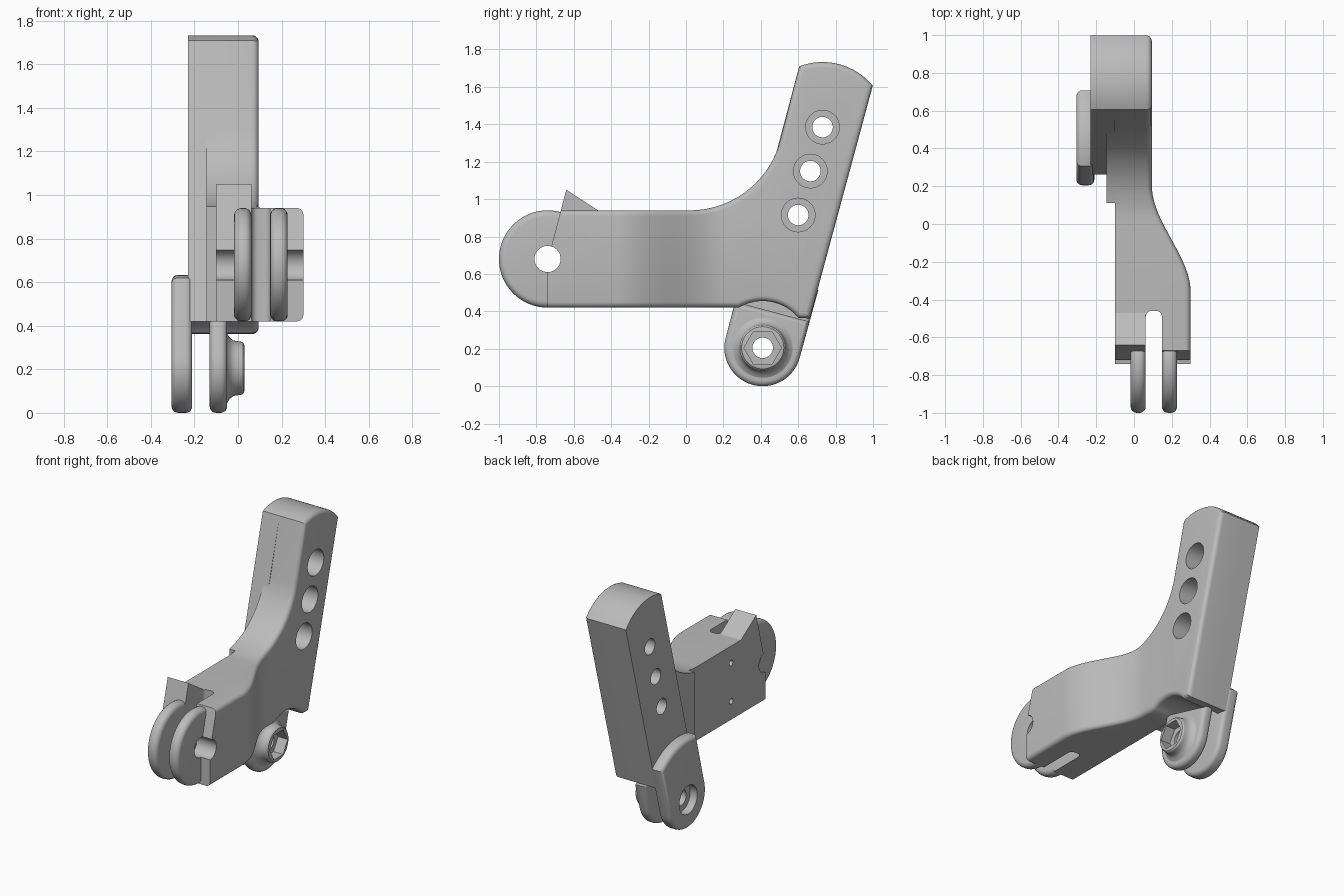
import bpy, bmesh, math
from mathutils import Matrix, Vector

if "Cube" in bpy.data.objects:
    bpy.data.objects.remove(bpy.data.objects["Cube"])

grey = bpy.data.materials.new("matte_grey")
grey.use_nodes = True
colour = (0.5, 0.5, 0.5, 1)
grey.diffuse_color = colour
grey.node_tree.nodes["Principled BSDF"].inputs["Base Color"].default_value = colour

PIVOT = (0.41, 0.205)      # rear lower joint (y, z)
HINGE = (-0.74, 0.68)      # front joint (y, z)
HOLES = [(0.73, 1.385), (0.665, 1.15), (0.60, 0.915)]


def arc(centre, r, a0, a1, n=16):
    angles = [math.radians(a0 + (a1 - a0) * i / n) for i in range(n + 1)]
    return [(centre[0] + r * math.cos(a), centre[1] + r * math.sin(a)) for a in angles]


def circle(centre, r, n=64):
    return arc(centre, r, 0, 360, n)[:-1]


def finish(bm, name):
    bmesh.ops.recalc_face_normals(bm, faces=bm.faces)
    mesh = bpy.data.meshes.new(name)
    bm.to_mesh(mesh)
    bm.free()
    mesh.materials.append(grey)
    ob = bpy.data.objects.new(name, mesh)
    bpy.context.scene.collection.objects.link(ob)
    return ob


def prism_mesh(points, x0, x1, bevel=0, sides=(), skip_y=-9):
    """Side profile (y, z) extruded along x, rounding the rims listed in sides."""
    bm = bmesh.new()
    face = bm.faces.new([bm.verts.new((x0, y, z)) for y, z in points])
    new = bmesh.ops.extrude_face_region(bm, geom=[face])["geom"]
    for v in new:
        if isinstance(v, bmesh.types.BMVert):
            v.co.x = x1
    bmesh.ops.recalc_face_normals(bm, faces=bm.faces)
    if bevel:
        rims = [e for e in bm.edges
                if any(all(abs(v.co.x - s) < 1e-5 for v in e.verts) for s in sides)
                and any(v.co.y > skip_y for v in e.verts)]
        bmesh.ops.bevel(bm, geom=rims, offset=bevel, segments=5, profile=0.5,
                        affect='EDGES', clamp_overlap=False)
    return bm


def prism(name, points, x0, x1, bevel=0, sides=(), skip_y=-9):
    return finish(prism_mesh(points, x0, x1, bevel, sides, skip_y), name)


def cut(ob, cutters):
    for c in cutters:
        m = ob.modifiers.new("cut", 'BOOLEAN')
        m.operation, m.solver, m.object = 'DIFFERENCE', 'EXACT', c
    bpy.context.view_layer.update()
    graph = bpy.context.evaluated_depsgraph_get()
    mesh = bpy.data.meshes.new_from_object(ob.evaluated_get(graph))
    ob.modifiers.clear()
    ob.data = mesh


# Shared outline pieces
top_arc = arc(HOLES[0], 0.348, 111, 39.5)
rear_foot = (0.662, 0.362)
clearance = arc(PIVOT, 0.25, 40, 120)
fillet_centre = (0.02, 1.44)

# Main body: arm and upright in one outline, then the arm is swept sideways
outline = ([(-0.74, 0.42), (-0.74, 0.67), (-0.669, 0.94)]
           + arc(fillet_centre, 0.5, -90, -15, 24) + top_arc
           + [rear_foot] + clearance)
bm = prism_mesh(outline, -0.10, 0.095, 0.03, (0.095,), -0.66)
START, END = 0.2, -0.36
for i in range(25):
    y = START + (END - START) * i / 24
    bmesh.ops.bisect_plane(bm, geom=bm.verts[:] + bm.edges[:] + bm.faces[:],
                           plane_co=(0, y, 0), plane_no=(0, 1, 0))
for v in bm.verts:
    if v.co.x > 0:
        t = min(1, max(0, (v.co.y - START) / (END - START)))
        v.co.x += 0.205 * t * t * (3 - 2 * t)
main_body = finish(bm, "main_body")

# Thick side of the upright, the web step beside it, and the pointed stop
upright_side = prism("upright_side", [(0.262, 0.42)] + top_arc + [rear_foot] + clearance,
                     -0.23, -0.10)
web_step = prism("web_step", [(0.11, 0.42), (0.11, 0.948)]
                 + arc(fillet_centre, 0.5, -79, -15) + [(0.27, 0.42)], -0.145, -0.10)
stop_tip = prism("stop_tip", [(-0.64, 1.05), (-0.47, 0.94), (-0.669, 0.94)], -0.10, 0.062)

# Front hinge prongs
front_prongs = [prism(f"front_prong_{side}", circle(HINGE, 0.26), a, b, 0.033, (a, b))
                for side, a, b in (("right", -0.018, 0.062), ("left", 0.148, 0.228))]

# Rear lower prongs: tilted tabs with round feet
foot = arc(PIVOT, 0.205, 165, 345, 32)
tilt = Vector((math.sin(math.radians(15)), math.cos(math.radians(15))))


def tab_top(length):
    return [tuple(Vector(p) + tilt * length) for p in (foot[-1], foot[0])]


inner_prong = prism("inner_prong", foot + tab_top(0.2), -0.13, -0.05, 0.03, (-0.13, -0.05))
outer_prong = prism("outer_prong", foot + arc(PIVOT, 0.428, 46, 104),
                    -0.305, -0.21, 0.03, (-0.305, -0.21))

# Nut boss: turned profile with flared base
bm = bmesh.new()
lathe = [(-0.07, 0), (-0.07, 0.165), (-0.05, 0.16), (-0.038, 0.14), (-0.02, 0.127),
         (0, 0.124), (0.018, 0.121), (0.027, 0.113), (0.03, 0.1), (0.03, 0)]
vs = [bm.verts.new((x, PIVOT[0], PIVOT[1] + r)) for x, r in lathe]
es = [bm.edges.new(pair) for pair in zip(vs, vs[1:])]
bmesh.ops.spin(bm, geom=vs + es, cent=(0, *PIVOT), axis=(1, 0, 0),
               angle=math.tau, steps=48, use_duplicate=False)
bmesh.ops.remove_doubles(bm, verts=bm.verts, dist=1e-4)
nut_boss = finish(bm, "nut_boss")

# Cutters
upright_bores = []
for p in HOLES:
    upright_bores += [prism("bore", circle(p, 0.055, 40), -0.5, 0.5),
                      prism("counterbore", circle(p, 0.09, 40), -0.05, 0.5)]
hinge_bore = prism("hinge_bore", circle(HINGE, 0.07, 40), -0.5, 0.5)
pivot_bore = prism("pivot_bore", circle(PIVOT, 0.055, 40), -0.5, 0.5)
hex_pocket = prism("hex_pocket", circle(PIVOT, 0.1, 6), -0.045, 0.5)
outer_bore = prism("outer_bore", circle(PIVOT, 0.1, 40), -0.5, -0.25)
pin_bores = [prism("pin_bore", circle((-0.36, z), 0.02, 16), -0.2, 0) for z in (0.55, 0.82)]

# Fork slot, open above and below with rounded inner corners
bm = bmesh.new()
bmesh.ops.create_cube(bm, size=1, matrix=Matrix.Translation((0.105, -0.73, 0.7))
                      @ Matrix.Diagonal((0.086, 0.54, 1, 1)))
corners = [e for e in bm.edges if all(v.co.y > -0.5 for v in e.verts)
           and abs(e.verts[0].co.z - e.verts[1].co.z) > 0.5]
bmesh.ops.bevel(bm, geom=corners, offset=0.03, segments=5, profile=0.5, affect='EDGES')
fork_slot = finish(bm, "fork_slot")

cut(main_body, upright_bores + [hinge_bore, fork_slot] + pin_bores)
cut(upright_side, upright_bores)
for prong in front_prongs:
    cut(prong, [hinge_bore])
cut(inner_prong, [pivot_bore])
cut(nut_boss, [hex_pocket, pivot_bore])
cut(outer_prong, [outer_bore, pivot_bore])
for c in upright_bores + pin_bores + [hinge_bore, pivot_bore, hex_pocket, outer_bore, fork_slot]:
    bpy.data.objects.remove(c)

# Smooth the rounded surfaces, keep the hard edges
parts = [main_body, upright_side, web_step, stop_tip, inner_prong, outer_prong,
         nut_boss] + front_prongs
bpy.ops.object.select_all(action='DESELECT')
for ob in parts:
    ob.select_set(True)
bpy.context.view_layer.objects.active = main_body
bpy.ops.object.shade_smooth_by_angle(angle=math.radians(30))
